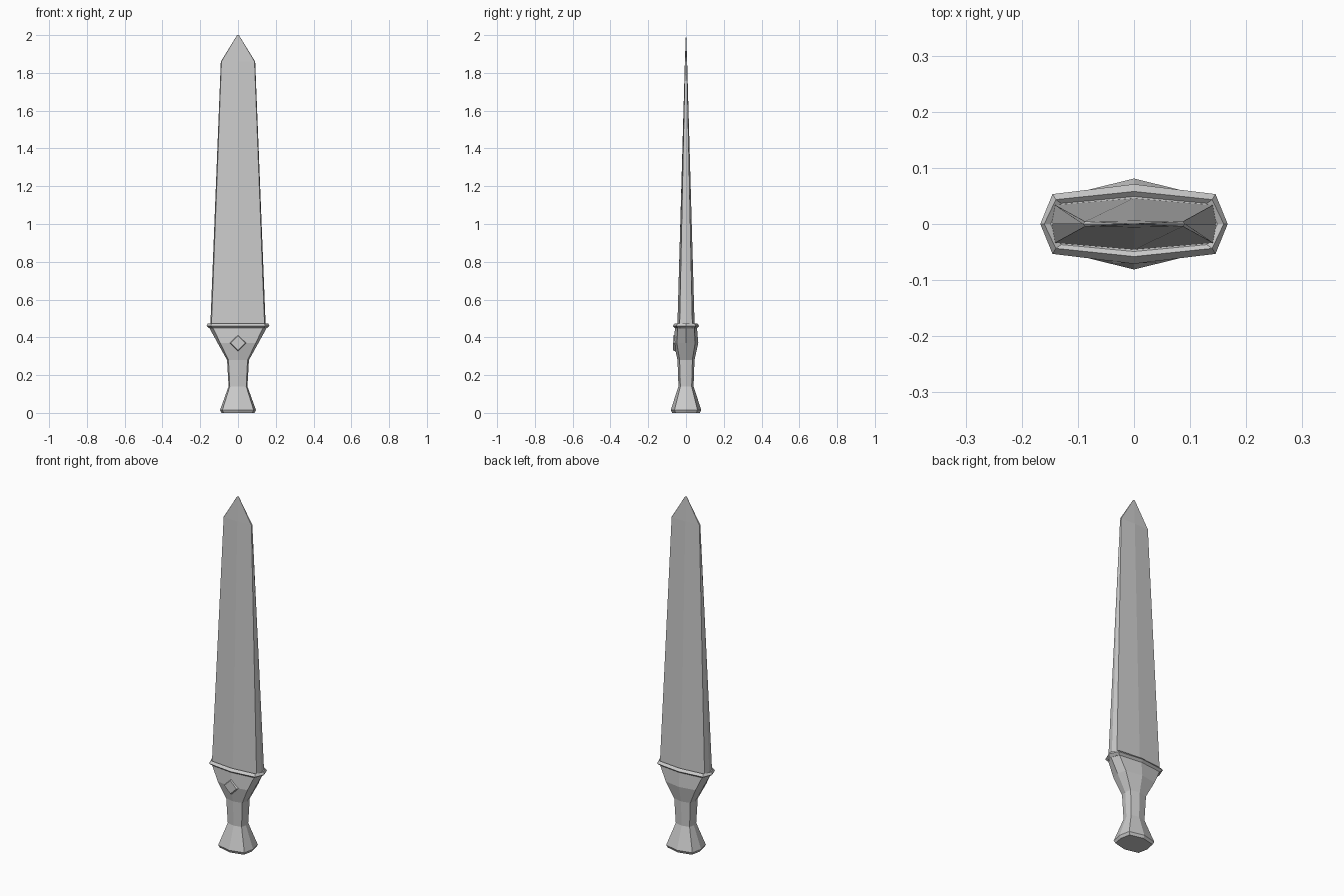
import bpy, bmesh
from math import pi
from mathutils import Matrix

if "Cube" in bpy.data.objects:
    bpy.data.objects.remove(bpy.data.objects["Cube"])


def loft(name, rings):
    """Skin eight-sided sections given as (z, half_x, half_y, corner_x, corner_y)."""
    bm = bmesh.new()
    loops = []
    for z, a, b, cx, cy in rings:
        pts = [(a, 0), (a * cx, b * cy), (0, b), (-a * cx, b * cy),
               (-a, 0), (-a * cx, -b * cy), (0, -b), (a * cx, -b * cy)]
        loops.append([bm.verts.new((x, y, z)) for x, y in pts])
    for low, high in zip(loops, loops[1:]):
        for i in range(8):
            j = (i + 1) % 8
            bm.faces.new((low[i], low[j], high[j], high[i]))
    bm.faces.new(loops[0][::-1])
    bm.faces.new(loops[-1])
    return finish(name, bm)


def finish(name, bm):
    bmesh.ops.recalc_face_normals(bm, faces=bm.faces)
    mesh = bpy.data.meshes.new(name)
    bm.to_mesh(mesh)
    bm.free()
    ob = bpy.data.objects.new(name, mesh)
    bpy.context.collection.objects.link(ob)
    return ob


C = (0.87, 0.75)   # corner position shared by the hilt sections
B = (0.96, 0.74)   # corner position for the flatter blade sections

# Tapered blade with a raised centre line and pointed tip
loft("blade", [(0.45, 0.147, 0.046, *B), (1.86, 0.091, 0.006, *B),
               (1.995, 0.008, 0.001, *B), (2.0, 0.004, 0.001, *B)])

# Flared pommel, slim grip and widening guard
loft("hilt", [(0.0, 0.087, 0.073, *C), (0.015, 0.095, 0.081, *C),
              (0.14, 0.050, 0.040, *C), (0.28, 0.058, 0.045, *C),
              (0.37, 0.108, 0.065, *C), (0.452, 0.153, 0.058, *C)])

# Thin collar where the guard meets the blade
loft("guard_collar", [(0.448, 0.152, 0.057, *C), (0.460, 0.167, 0.071, *C),
                      (0.474, 0.160, 0.058, *C), (0.466, 0.149, 0.049, *C)])

# Diamond stud on the front of the guard
bm = bmesh.new()
bmesh.ops.create_cone(bm, cap_ends=True, segments=4, radius1=0.050,
                      radius2=0.038, depth=0.025)
xs = [abs(v.co.x) for v in bm.verts]
if min(xs) > 0.01:   # make sure the points face up, down and sideways
    bmesh.ops.rotate(bm, verts=bm.verts, matrix=Matrix.Rotation(pi / 4, 3, 'Z'))
bmesh.ops.rotate(bm, verts=bm.verts, matrix=Matrix.Rotation(pi / 2, 3, 'X'))
bmesh.ops.translate(bm, verts=bm.verts, vec=(0, -0.057, 0.37))
finish("guard_stud", bm)
